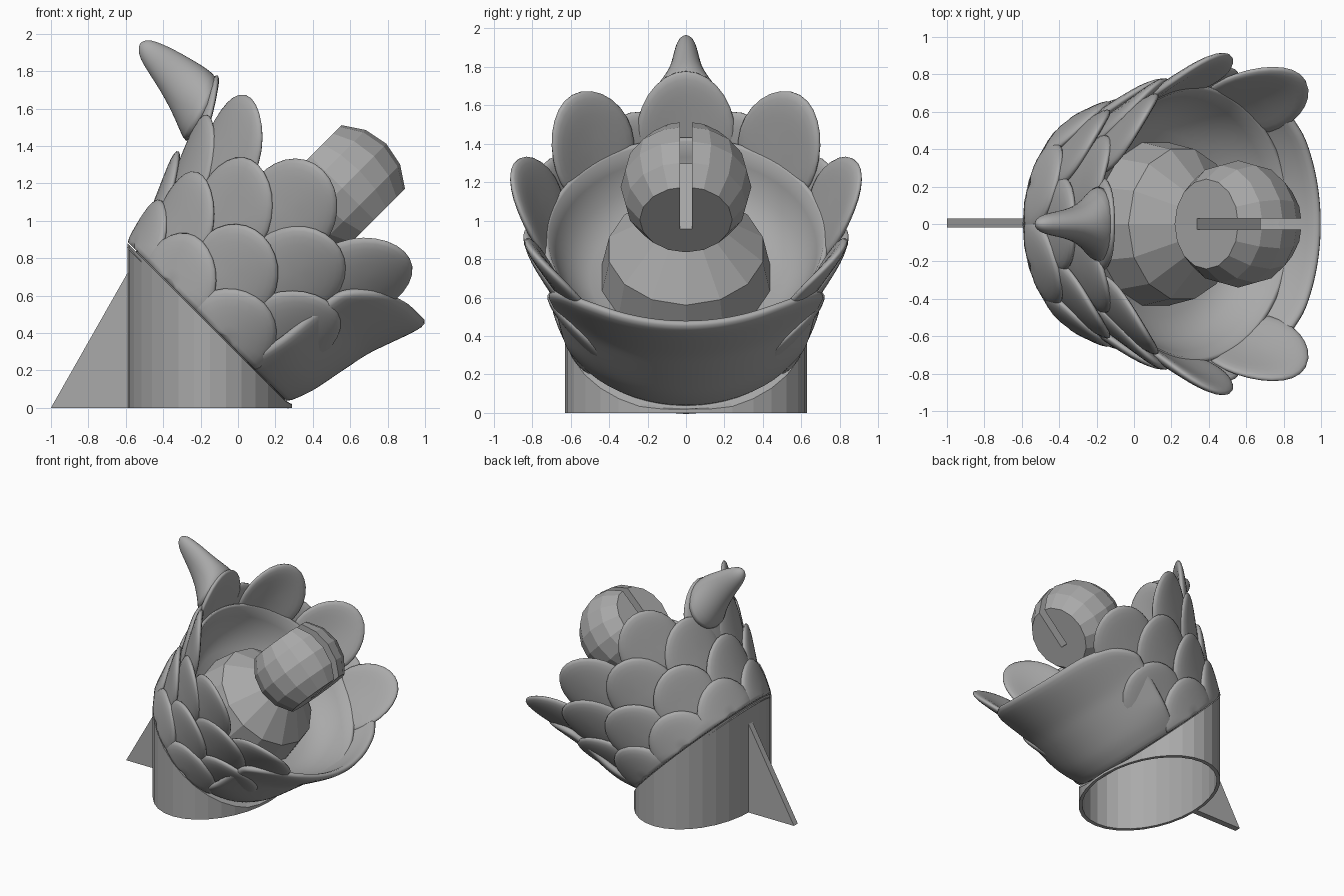
import bpy
import bmesh
from math import pi, sin, cos, radians, sqrt
from mathutils import Matrix, Vector

cube = bpy.data.objects.get("Cube")
if cube:
    bpy.data.objects.remove(cube)

grey = bpy.data.materials.new("stone_grey")
grey.use_nodes = True
grey.diffuse_color = (0.4, 0.4, 0.4, 1)
grey.node_tree.nodes["Principled BSDF"].inputs["Base Color"].default_value = (0.4, 0.4, 0.4, 1)

# The flower's own frame: z runs along its axis, leaning 45 degrees to +x
TILT = Matrix.Translation((-0.15, 0, 0.44)) @ Matrix.Rotation(pi / 4, 4, 'Y')


def finish(name, bm, matrix=None, smooth=True):
    bmesh.ops.recalc_face_normals(bm, faces=bm.faces)
    mesh = bpy.data.meshes.new(name)
    bm.to_mesh(mesh)
    bm.free()
    obj = bpy.data.objects.new(name, mesh)
    bpy.context.collection.objects.link(obj)
    mesh.materials.append(grey)
    if matrix:
        obj.matrix_world = matrix
    if smooth:
        mesh.shade_smooth()
    return obj


def loft(bm, rings, closed=True):
    """Bridge successive rings of points with quads."""
    rows = [[bm.verts.new(p) for p in ring] for ring in rings]
    for a, b in zip(rows, rows[1:]):
        count = len(a)
        for i in range(count if closed else count - 1):
            j = (i + 1) % count
            bm.faces.new((a[i], a[j], b[j], b[i]))
    return rows


def ring(radius, z, count):
    return [(radius * cos(2 * pi * i / count), radius * sin(2 * pi * i / count), z)
            for i in range(count)]


def lathe(name, profile, count, smooth):
    bm = bmesh.new()
    rows = loft(bm, [ring(r, z, count) for r, z in profile])
    bm.faces.new(rows[0])
    bm.faces.new(rows[-1])
    return finish(name, bm, TILT, smooth)


def blend(points, t):
    """Linear lookup in a list of (t, value) pairs."""
    for (t0, a), (t1, b) in zip(points, points[1:]):
        if t <= t1:
            return a + (b - a) * max(0, (t - t0) / (t1 - t0))
    return points[-1][1]


# Hollow base: upright elliptical tube sliced at 45 degrees
def oval(scale, sliced):
    pts = []
    for x, y, _ in ring(1, 0, 32):
        px, py = -0.15 + 0.44 * scale * x, 0.63 * scale * y
        pts.append((px, py, max(0.02, 0.29 - px) if sliced else 0))
    return pts


bm = bmesh.new()
loft(bm, [oval(0.95, True), oval(0.95, False), oval(1, False), oval(1, True), oval(0.95, True)])
bmesh.ops.remove_doubles(bm, verts=bm.verts, dist=0.0001)
finish("base_tube", bm, smooth=False)

# Triangular rear fin
bm = bmesh.new()
rows = loft(bm, [[(-1, y, 0), (-0.58, y, 0), (-0.58, y, 0.74)] for y in (-0.02, 0.03)])
for row in rows:
    bm.faces.new(row)
finish("rear_fin", bm, smooth=False)

# Bowl and the thin plate it sits on
lathe("bowl_seat", [(0.61, -0.02), (0.61, 0)], 32, False)
lathe("bowl", [(0.3, 0), (0.56, 0), (0.6, 0.15), (0.64, 0.4), (0.71, 0.6), (0.745, 0.65),
               (0.735, 0.67), (0.715, 0.66), (0.68, 0.58), (0.62, 0.47), (0.5, 0.38),
               (0.2, 0.35)], 64, True)

# Faceted pistil rising from the bowl
lathe("pistil_cone", [(0.45, 0.36), (0.41, 0.58), (0.2, 0.76)], 14, False)

# Faceted ball, flat on two sides, with a slot across it
bm = bmesh.new()
rows = loft(bm, [ring(0.34 * cos(a), 0.34 * sin(a), 16)
                 for a in (radians(d) for d in (-45, -22.5, 0, 22.5, 45))])
bm.faces.new(rows[0])
bm.faces.new(rows[-1])
ball = finish("pistil_ball", bm,
              TILT @ Matrix.Translation((-0.02, 0, 1.02)) @ Matrix.Rotation(pi / 2, 4, 'Y'), False)
bm = bmesh.new()
bmesh.ops.create_cube(bm, size=1, matrix=Matrix.Diagonal((1, 0.06, 0.6, 1)))
cutter = finish("slot_cutter", bm, TILT @ Matrix.Translation((0, 0, 1.25)), False)
cutter.hide_render = True
cut = ball.modifiers.new("slot", 'BOOLEAN')
cut.operation = 'DIFFERENCE'
cut.object = cutter
bpy.context.view_layer.objects.active = ball
bpy.ops.object.modifier_apply(modifier=cut.name)
bpy.data.objects.remove(cutter)


# Overlapping rounded petals, each row's tips lying over the next row's feet
def petal(name, degrees, middle, radius, half_length, lean):
    phi = radians(degrees)
    out = Vector((-cos(phi), sin(phi), 0))
    side = Vector((sin(phi), cos(phi), 0))
    bm = bmesh.new()
    bmesh.ops.create_uvsphere(bm, u_segments=28, v_segments=14, radius=1)
    for v in bm.verts:
        a, b, c = v.co
        edge = min(1, a * a + b * b)
        thick = 0.032 * sqrt(1 - edge ** 3) * (1 if c > 0 else -1)
        r = radius + lean * b - 0.045 * a * a + thick
        v.co = out * r + side * (0.255 * a) + Vector((0, 0, max(0.005, middle + half_length * b)))
    finish(name, bm, TILT)


# Rows as: first angle, middle height, radius, half length, outward lean
ROWS = [(20, 0.03, 0.607, 0.26, 0.085), (0, 0.28, 0.66, 0.26, 0.115),
        (20, 0.52, 0.72, 0.27, 0.125), (0, 0.74, 0.79, 0.275, 0.125)]
for number, (first, middle, radius, half_length, lean) in enumerate(ROWS):
    for degrees in range(first, 125, 40):
        for mirror in ((1, -1) if degrees else (1,)):
            label = "left" if mirror > 0 else "right"
            lowered = 0.04 if degrees == 0 and number == 3 else 0
            petal(f"petal_row{number + 1}_{degrees}_{label}", degrees * mirror,
                  middle - lowered, radius, half_length, lean)

# Broad lower lip
OUTLINE = [(0, 0.62), (0.07, 0.7), (0.22, 0.8), (0.45, 0.835), (1, 0.835)]
FLARE = [(0, 0.555), (0.14, 0.61), (0.5, 0.68), (0.76, 0.775), (0.9, 0.805)]
bm = bmesh.new()
lip = []
for j in range(13):
    line = []
    for i in range(33):
        across = i / 16 - 1
        phi = radians(180 + 63 * across)
        n = blend(OUTLINE, 1 - abs(across)) * j / 12
        r = blend(FLARE, n) + 0.075 * across ** 2 * min(1, 0.3 + n * 3)
        line.append((-r * cos(phi), r * sin(phi), n))
    lip.append(line)
loft(bm, lip, closed=False)
lip = finish("lower_lip", bm, TILT)
shell = lip.modifiers.new("thickness", 'SOLIDIFY')
shell.thickness = 0.05
shell.offset = 0
lip.modifiers.new("rounding", 'SUBSURF').levels = 1
lip.modifiers["rounding"].render_levels = 1

# Horn curling back from the top petal: centre x, z, half depth, half width
bm = bmesh.new()
horn = []
for x, z, depth, width in [(-0.18, 1.55, 0.17, 0.22), (-0.2, 1.6, 0.19, 0.2),
                           (-0.25, 1.675, 0.165, 0.135), (-0.32, 1.755, 0.13, 0.09),
                           (-0.4, 1.835, 0.1, 0.07), (-0.475, 1.9, 0.07, 0.055),
                           (-0.51, 1.93, 0.045, 0.035), (-0.525, 1.945, 0.01, 0.01)]:
    horn.append([(x + 0.5 * depth * cos(t), width * sin(t), z + 0.87 * depth * cos(t))
                 for t in (2 * pi * i / 20 for i in range(20))])
rows = loft(bm, horn)
bm.faces.new(rows[0])
bm.faces.new(rows[-1])
horn = finish("top_horn", bm)
horn.modifiers.new("rounding", 'SUBSURF').levels = 1
horn.modifiers["rounding"].render_levels = 1
